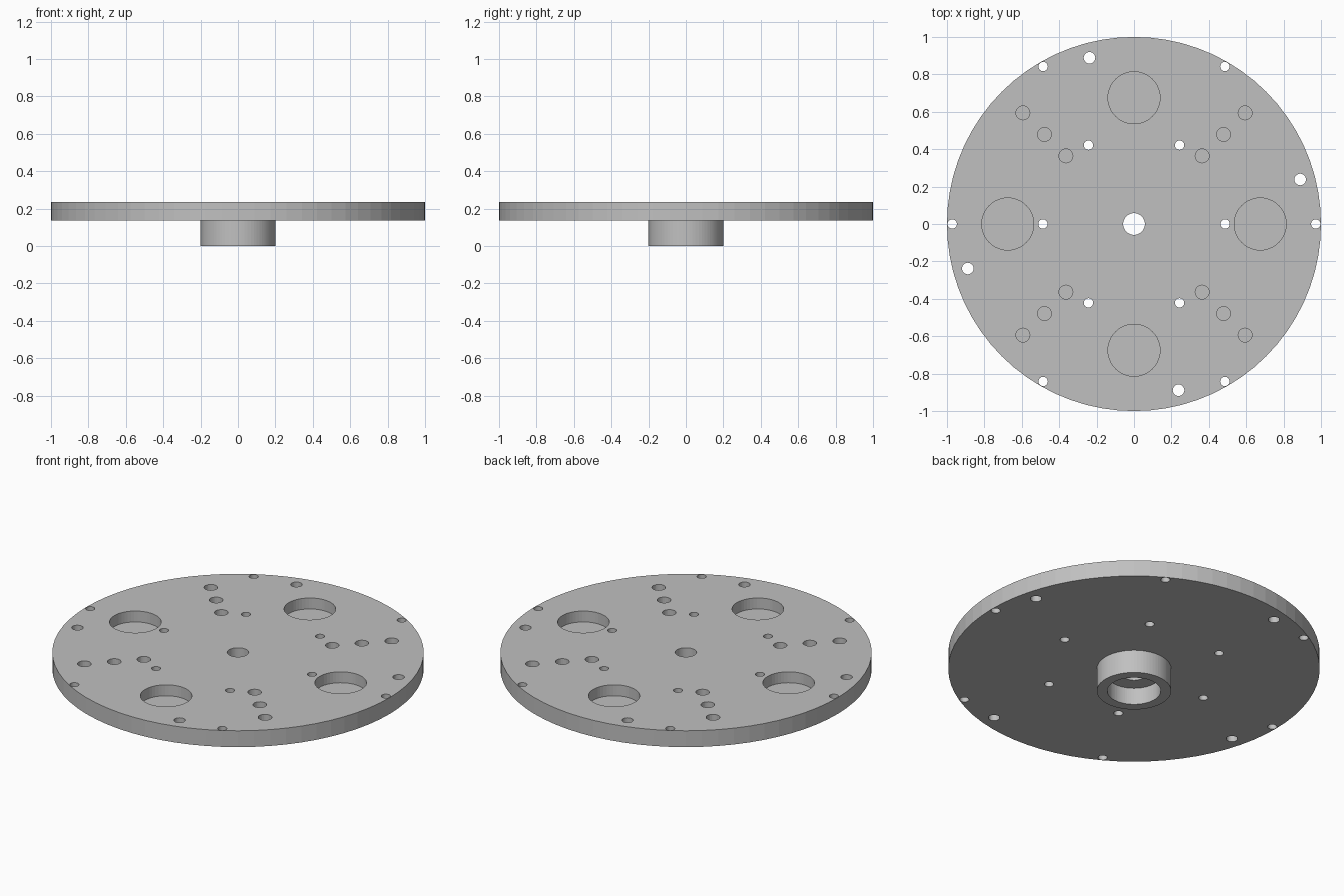
import bpy, bmesh
from math import sin, cos, radians
from mathutils import Matrix

cube = bpy.data.objects.get("Cube")
if cube:
    bpy.data.objects.remove(cube, do_unlink=True)

# Heights
TOP, UNDERSIDE = 0.235, 0.138
POCKET_FLOOR = 0.17
BORE_TOP = 0.1

grey = bpy.data.materials.new("machined_grey")
grey.use_nodes = True
colour = (0.53, 0.53, 0.53, 1)
grey.diffuse_color = colour
grey.node_tree.nodes["Principled BSDF"].inputs["Base Color"].default_value = colour


def make_object(name, bm):
    bmesh.ops.recalc_face_normals(bm, faces=bm.faces)
    mesh = bpy.data.meshes.new(name)
    bm.to_mesh(mesh)
    bm.free()
    mesh.materials.append(grey)
    obj = bpy.data.objects.new(name, mesh)
    bpy.context.collection.objects.link(obj)
    return obj


def lathe(name, profile, steps):
    """Revolve a closed (radius, height) profile around z."""
    bm = bmesh.new()
    rings = [[bm.verts.new((r * cos(radians(360 * i / steps)),
                            r * sin(radians(360 * i / steps)), z))
              for i in range(steps)] for r, z in profile]
    for k, ring in enumerate(rings):
        after = rings[(k + 1) % len(rings)]
        for i in range(steps):
            j = (i + 1) % steps
            bm.faces.new((ring[i], ring[j], after[j], after[i]))
    return make_object(name, bm)


def drill(bm, distance, angle, radius, floor, steps=24):
    """Add one vertical cutting cylinder at a polar position."""
    ceiling = TOP + 0.1
    a = radians(angle)
    place = Matrix.Translation((distance * cos(a), distance * sin(a),
                                (floor + ceiling) / 2))
    bmesh.ops.create_cone(bm, cap_ends=True, segments=steps, radius1=radius,
                          radius2=radius, depth=ceiling - floor, matrix=place)


# Disc with a stepped hub and bore underneath
disc = lathe("disc_with_hub", [
    (0.058, TOP), (1, TOP), (1, UNDERSIDE), (0.2, UNDERSIDE),
    (0.2, 0), (0.144, 0), (0.144, BORE_TOP), (0.058, BORE_TOP)], 72)

# Hole pattern
holes = bmesh.new()
through = UNDERSIDE - 0.05
for k in range(6):
    drill(holes, 0.972, 60 * k, 0.025, through)      # rim holes
    drill(holes, 0.487, 60 * k, 0.025, through)      # inner bolt circle
for k in range(4):
    drill(holes, 0.92, 15 + 90 * k, 0.031, through)  # offset holes
    drill(holes, 0.675, 90 * k, 0.139, POCKET_FLOOR, 48)  # large pockets
    for distance in (0.515, 0.677, 0.84):            # diagonal rows
        drill(holes, distance, 45 + 90 * k, 0.037, POCKET_FLOOR)
cutter = make_object("hole_cutter", holes)
cutter.hide_render = True

# Cut the holes and discard the cutter
cut = disc.modifiers.new("holes", "BOOLEAN")
cut.operation = "DIFFERENCE"
cut.solver = "EXACT"
cut.object = cutter
bpy.context.view_layer.objects.active = disc
disc.select_set(True)
bpy.ops.object.modifier_apply(modifier=cut.name)
bpy.data.objects.remove(cutter, do_unlink=True)
